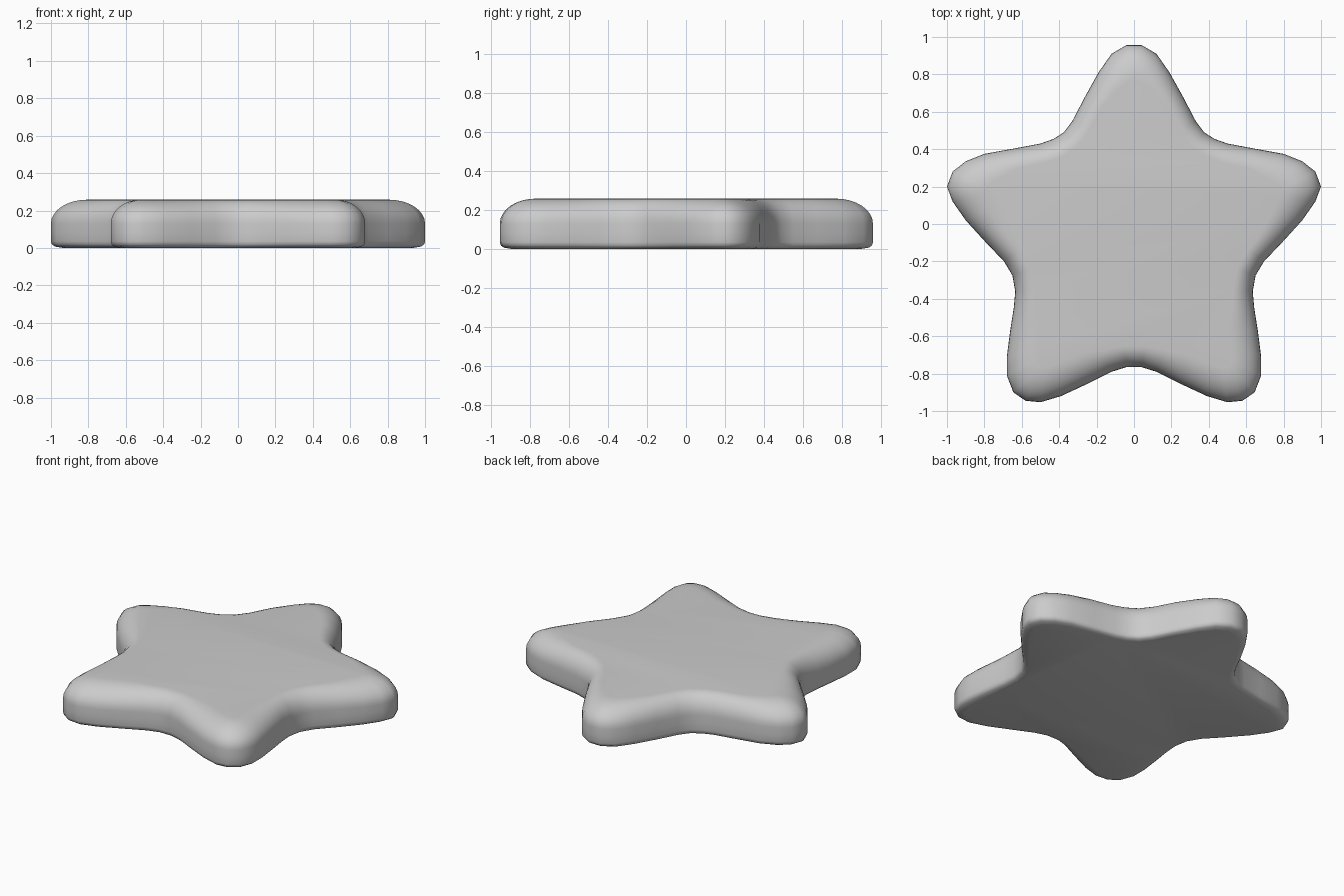
import bpy, bmesh, math
from mathutils import Vector

if "Cube" in bpy.data.objects:
    bpy.data.objects.remove(bpy.data.objects["Cube"])

# Right half of the star outline, from the top tip clockwise to the bottom notch
half = [(0.04, 0.957), (0.12, 0.91), (0.19, 0.81), (0.265, 0.675), (0.33, 0.55),
        (0.375, 0.49), (0.43, 0.455), (0.50, 0.43), (0.65, 0.402), (0.80, 0.375),
        (0.90, 0.335), (0.97, 0.28), (1.0, 0.20), (0.97, 0.12), (0.90, 0.02),
        (0.80, -0.09), (0.695, -0.20), (0.65, -0.275), (0.635, -0.36), (0.643, -0.45),
        (0.662, -0.57), (0.68, -0.71), (0.68, -0.81), (0.645, -0.90), (0.58, -0.945),
        (0.50, -0.953), (0.39, -0.92), (0.25, -0.855), (0.12, -0.79), (0.04, -0.765)]
outline = [Vector(p) for p in half] + [Vector((-x, y)) for x, y in reversed(half)]
n = len(outline)


def inset(i, d):
    """Outline point moved inward by d, with tips pulled back further."""
    p = outline[i]
    a = (p - outline[i - 1]).normalized()
    b = (outline[(i + 1) % n] - p).normalized()
    t = (a + b).normalized()
    q = p - Vector((-t.y, t.x)) * d
    k = min(1, max(0, (p.length - 0.72) / 0.25))
    return q - p.normalized() * d * 0.85 * k * k * (3 - 2 * k)


# Edge profile: inset and height, small round below and large round above
profile = [(0.035, 0.0), (0.012, 0.007), (0.003, 0.018), (0.0, 0.035), (0.0, 0.08)]
for s in range(9):
    ang = math.radians(90 * s / 8)
    profile.append((0.105 * (1 - math.cos(ang)), 0.13 + 0.128 * math.sin(ang)))

# Star body
bm = bmesh.new()
rings = []
for d, z in profile:
    rings.append([bm.verts.new((*inset(i, d), z)) for i in range(n)])
for r0, r1 in zip(rings, rings[1:]):
    for i in range(n):
        j = (i + 1) % n
        bm.faces.new((r0[i], r0[j], r1[j], r1[i]))
bm.faces.new(rings[0])
bm.faces.new(rings[-1])
bmesh.ops.recalc_face_normals(bm, faces=bm.faces)
for f in bm.faces:
    f.smooth = True
mesh = bpy.data.meshes.new("star_body")
bm.to_mesh(mesh)
bm.free()
star = bpy.data.objects.new("star_body", mesh)
bpy.context.collection.objects.link(star)

# Single plain grey
grey = bpy.data.materials.new("plain grey")
grey.diffuse_color = (0.6, 0.6, 0.6, 1)
grey.use_nodes = True
grey.node_tree.nodes["Principled BSDF"].inputs["Base Color"].default_value = grey.diffuse_color
mesh.materials.append(grey)
